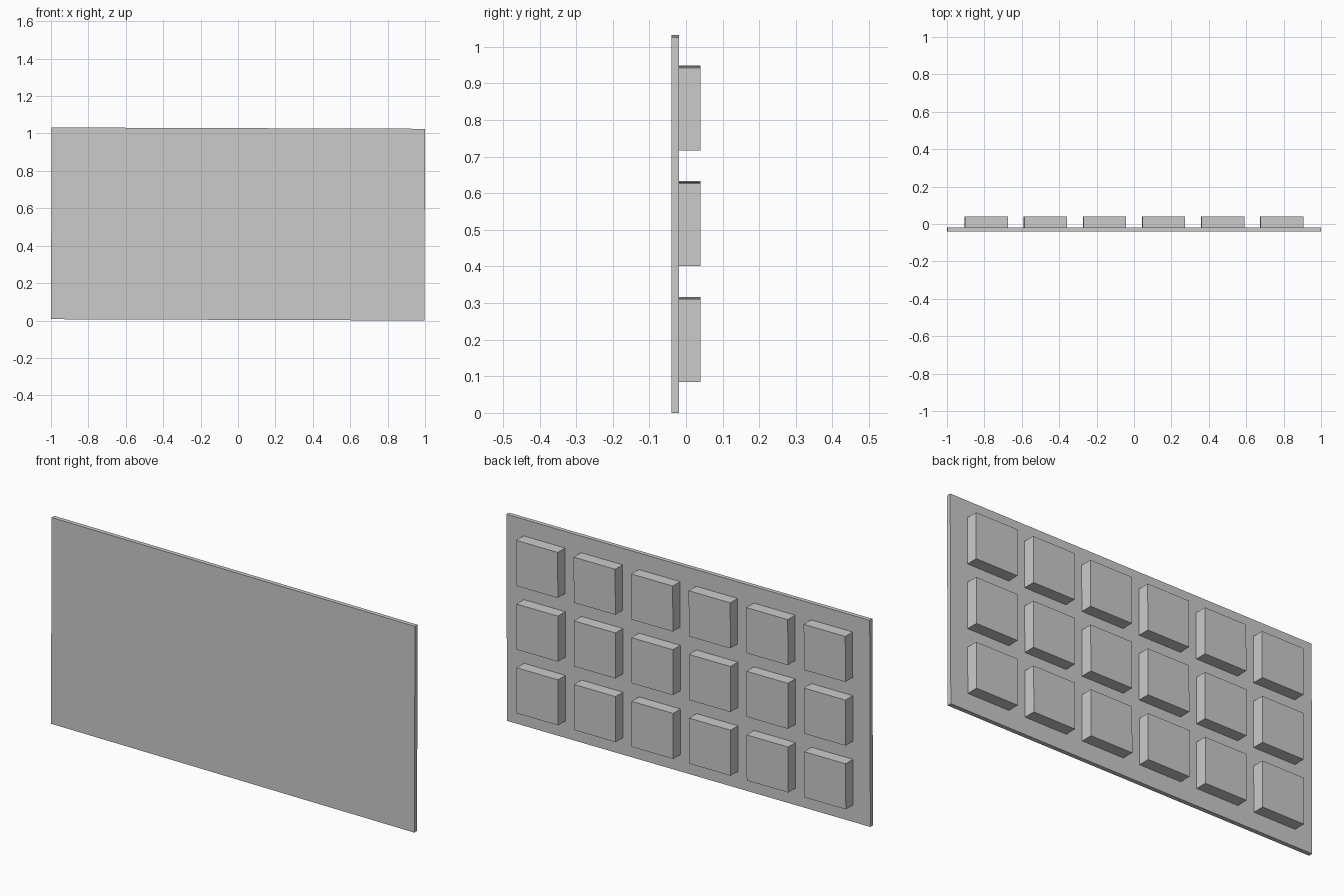
import bpy
from mathutils import Matrix

if "Cube" in bpy.data.objects:
    bpy.data.objects.remove(bpy.data.objects["Cube"])

TILT = 0.0035          # the whole panel leans very slightly in its own plane
MID_Z = 0.516
COLS, ROWS, PITCH = 6, 3, 0.316
LEAN = Matrix.Translation((0, 0, MID_Z)) @ Matrix.Rotation(TILT, 4, 'Y')


def box(name, centre, size):
    bpy.ops.mesh.primitive_cube_add(size=1)
    ob = bpy.context.object
    ob.name = name
    # position is relative to the panel centre
    ob.data.transform(LEAN @ Matrix.Translation(centre) @ Matrix.Diagonal((*size, 1)))
    return ob


# Thin flat panel, plain on the front
box("panel", (0, -0.029, 0), (1.9964, 0.021, 1.025))

# Grid of raised square blocks on the back
for r in range(ROWS):
    for c in range(COLS):
        x = (c - (COLS - 1) / 2) * PITCH
        z = (r - (ROWS - 1) / 2) * PITCH
        box(f"back_block_{r + 1}_{c + 1}", (x, 0.01, z + 0.001), (0.228, 0.059, 0.226))
